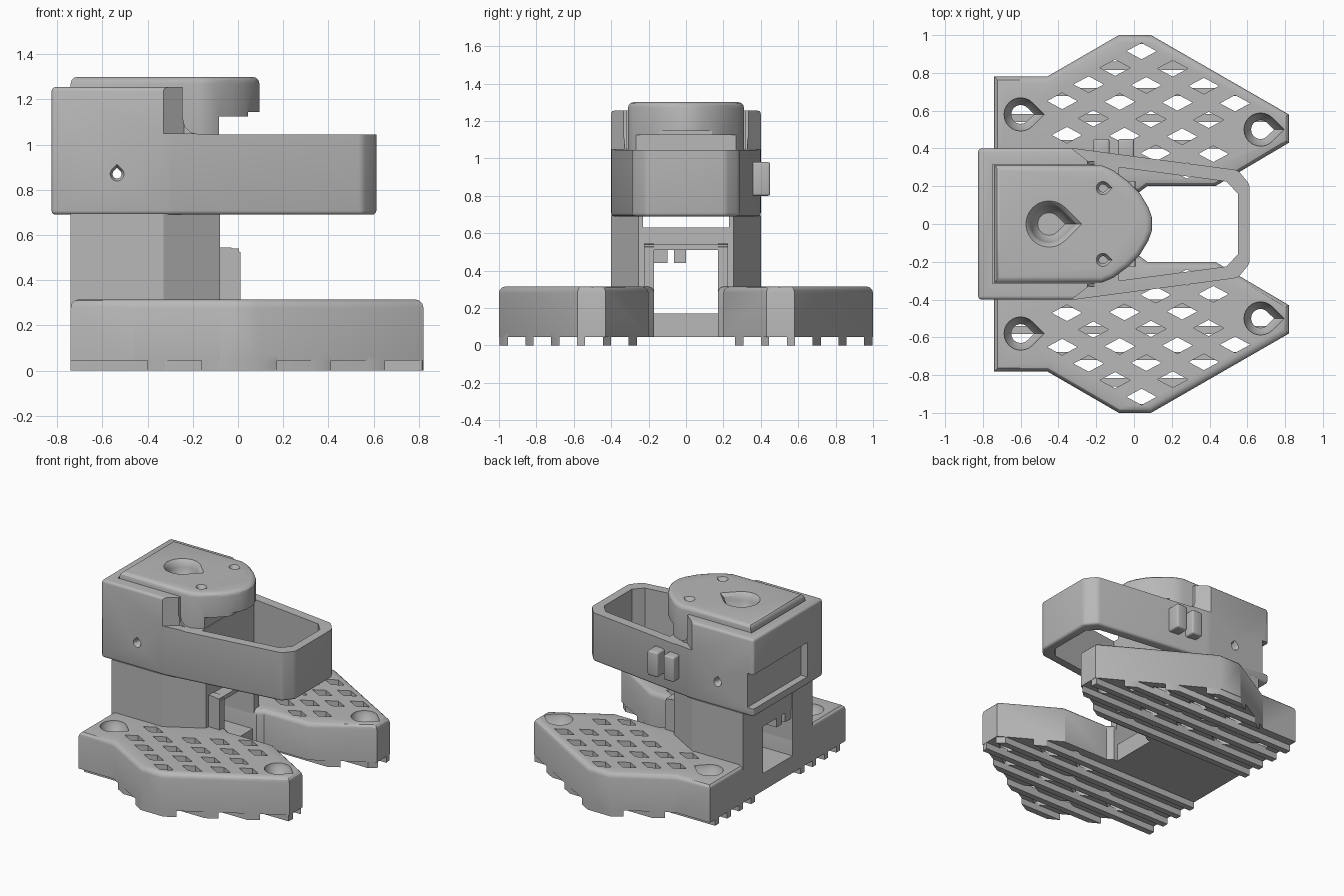
import bpy
import bmesh
from math import radians, cos, sin, hypot

default = bpy.data.objects.get("Cube")
if default:
    bpy.data.objects.remove(default, do_unlink=True)

grey = bpy.data.materials.new("plain grey")
grey.use_nodes = True
colour = (0.48, 0.48, 0.48, 1)
grey.diffuse_color = colour
grey.node_tree.nodes["Principled BSDF"].inputs["Base Color"].default_value = colour


def shell(bm, rings):
    """Closed skin through a list of matching point rings."""
    rows = [[bm.verts.new(p) for p in ring] for ring in rings]
    n = len(rows[0])
    faces = [bm.faces.new((a[i], a[(i + 1) % n], b[(i + 1) % n], b[i]))
             for a, b in zip(rows, rows[1:]) for i in range(n)]
    faces += [bm.faces.new(rows[0]), bm.faces.new(rows[-1])]
    bmesh.ops.recalc_face_normals(bm, faces=faces)


def at_height(outline, z):
    return [(x, y, z) for x, y in outline]


def prism(bm, outline, low, high):
    shell(bm, [at_height(outline, low), at_height(outline, high)])


def box(bm, x0, x1, y0, y1, z0, z1):
    prism(bm, [(x0, y0), (x1, y0), (x1, y1), (x0, y1)], z0, z1)


def both_sides(half):
    """Complete an outline given on the +y side, across the x axis."""
    return half + [(x, -y) for x, y in reversed(half)]


def teardrop(cx, cy, r):
    arc = [(cx + r * cos(radians(a)), cy + r * sin(radians(a)))
           for a in range(45, 316, 15)]
    return arc + [(cx + r * 1.42, cy)]


def soften(bm, width, rule):
    edges = [e for e in bm.edges if rule(e)]
    bmesh.ops.bevel(bm, geom=edges, offset=width, segments=3, profile=0.5, affect='EDGES')


def make(name, bm):
    mesh = bpy.data.meshes.new(name)
    bm.to_mesh(mesh)
    bm.free()
    obj = bpy.data.objects.new(name, mesh)
    bpy.context.collection.objects.link(obj)
    mesh.materials.append(grey)
    return obj


def apply(obj, mod):
    bpy.context.view_layer.objects.active = obj
    bpy.ops.object.modifier_apply(modifier=mod.name)


def cut(obj, bm):
    cutter = make("cutter", bm)
    cutter.hide_render = True
    mod = obj.modifiers.new("cut", 'BOOLEAN')
    mod.operation = 'DIFFERENCE'
    mod.solver = 'EXACT'
    mod.object = cutter
    apply(obj, mod)
    bpy.data.objects.remove(cutter, do_unlink=True)


def mirror(obj):
    mod = obj.modifiers.new("mirror", 'MIRROR')
    mod.use_axis = (False, True, False)
    mod.use_mirror_merge = False
    apply(obj, mod)


def top_edge(height):
    return lambda e: all(v.co.z > height for v in e.verts)


# Foot plates with rounded top rim
foot = [(-.74, .17), (.03, .17), (.07, .2), (.43, .2), (.82, .43), (.82, .58),
        (.09, 1), (-.08, 1), (-.46, .78), (-.74, .78)]
screws = [(-.6, .58), (.67, .5)]
bm = bmesh.new()
prism(bm, foot, .045, .315)
soften(bm, .035, top_edge(.3))
feet = make("feet", bm)

# Countersunk teardrop screw holes
bm = bmesh.new()
for x, y in screws:
    shell(bm, [at_height(teardrop(x, y, r), z)
               for r, z in ((.05, 0), (.05, .24), (.085, .29), (.09, .33))])
cut(feet, bm)

# Diamond lattice through the plates
bm = bmesh.new()
for i in range(8):
    for j in range(8):
        x = .04 + .165 * i - .14 * j
        y = .915 - .092 * i - .088 * j
        inside = (y < 1.045 + .577 * x - .1 and y < 1.052 - .577 * x - .1
                  and y > max(.27, .29 + .59 * (x - .43)) and x > -.45)
        under_column = x < 0 and y < .46
        clear = all(hypot(x - sx, y - sy) > .12 for sx, sy in screws)
        if inside and clear and not under_column:
            prism(bm, [(x - .08, y), (x, y - .043), (x + .08, y), (x, y + .043)], 0, .4)
cut(feet, bm)
mirror(feet)


# Straight tread ribs, trimmed to the foot outline
def span(y):
    hits = [a[0] + (b[0] - a[0]) * (y - a[1]) / (b[1] - a[1])
            for a, b in zip(foot, foot[1:] + foot[:1]) if (a[1] > y) != (b[1] > y)]
    return min(hits), max(hits)


bm = bmesh.new()
for k in range(6):
    y = .285 + .138 * k
    ends = [span(y - .022), span(y + .022)]
    prism(bm, [(ends[0][0], y - .022), (ends[0][1], y - .022),
               (ends[1][1], y + .022), (ends[1][0], y + .022)], 0, .06)
ribs = make("tread_ribs", bm)
mirror(ribs)

# Columns between the feet and the body
bm = bmesh.new()
prism(bm, [(-.74, .17), (-.08, .17), (-.08, .255), (-.33, .4), (-.74, .4)], .1, .695)
columns = make("columns", bm)
bm = bmesh.new()
box(bm, -1, 1, 0, .23, .63, .8)
cut(columns, bm)
mirror(columns)

bm = bmesh.new()
ledge = [(-.09, .05), (.01, .05), (.01, .525), (-.03, .545), (-.09, .545)]
shell(bm, [[(x, y, z) for x, z in ledge] for y in (.17, .225)])
mirror(make("column_ledges", bm))

# Cross pieces tying the two columns together
bm = bmesh.new()
box(bm, -.74, 0, -.18, .18, .045, .17)
make("floor_bar", bm)
bm = bmesh.new()
box(bm, -.735, -.08, -.235, .235, .51, .63)
box(bm, -.085, .005, -.225, .225, .51, .54)
make("bridge", bm)
bm = bmesh.new()
box(bm, -.73, -.6, -.17, -.1, .44, .52)
box(bm, -.73, -.6, -.065, 0, .44, .52)
make("cable_hooks", bm)

# Main body: tall rear block running into a tapered open ring
bm = bmesh.new()
prism(bm, both_sides([(-.825, .4), (-.31, .4), (.55, .285), (.612, .21)]), .69, 1.255)
soften(bm, .018, lambda e: True)
body = make("body", bm)

step = [(-.245, 1.4), (-.245, 1.12), (-.235, 1.08), (-.21, 1.055), (-.17, 1.045),
        (1, 1.045), (1, 1.4)]
bm = bmesh.new()
shell(bm, [[(x, y, z) for x, z in step] for y in (-.6, .6)])
cut(body, bm)

bm = bmesh.new()
prism(bm, both_sides([(-.08, .3), (.49, .225), (.55, .16)]), .5, 1.2)
cut(body, bm)

# Lid seat, chamfered cheeks and rear slot
bm = bmesh.new()
box(bm, -.75, 0, -.315, .315, 1.046, 1.4)
cut(body, bm)
bm = bmesh.new()
for s in (1, -1):
    prism(bm, [(x, s * y) for x, y in ((-.33, .5), (-.33, .4), (-.24, .33), (-.1, .33),
                                       (-.1, .5))], 1.05, 1.4)
cut(body, bm)
bm = bmesh.new()
box(bm, -.9, -.775, -.22, .5, .75, 1.0)
cut(body, bm)

# Pin hole across the body
bm = bmesh.new()
shell(bm, [[(-.535 + v, y, .87 + u) for u, v in teardrop(0, 0, r)]
           for y, r in ((-.41, .036), (-.38, .02), (.38, .02), (.41, .036))])
cut(body, bm)

# Side clip
bm = bmesh.new()
for x in (-.215, -.085):
    box(bm, x, x + .085, .34, .45, .8, .98)
soften(bm, .012, lambda e: True)
make("side_clip", bm)

# Lid with rounded nose
bm = bmesh.new()
prism(bm, both_sides([(-.74, .31), (-.17, .31), (-.11, .285), (-.03, .225), (.03, .165),
                      (.075, .09), (.095, .035)]), 1.04, 1.3)
soften(bm, .03, top_edge(1.25))
lid = make("lid", bm)

bm = bmesh.new()
box(bm, -.085, .05, -.5, .5, 1, 1.125)
cut(lid, bm)
bm = bmesh.new()
box(bm, .045, .2, -.5, .5, 1, 1.145)
cut(lid, bm)

# Teardrop thumb dish and two small pin sockets
bm = bmesh.new()
shell(bm, [at_height(teardrop(-.45, 0, r), z)
           for r, z in ((.06, 1.17), (.085, 1.2), (.096, 1.25), (.104, 1.28),
                        (.122, 1.298), (.125, 1.31))])
for s in (1, -1):
    shell(bm, [at_height(teardrop(-.165, s * .19, r), z)
               for r, z in ((.02, 1.22), (.02, 1.275), (.038, 1.305))])
cut(lid, bm)

for obj in bpy.context.collection.objects:
    if obj.type == 'MESH' and grey.name in obj.data.materials:
        bpy.ops.object.select_all(action='DESELECT')
        obj.select_set(True)
        bpy.context.view_layer.objects.active = obj
        bpy.ops.object.shade_smooth_by_angle(angle=radians(30))
